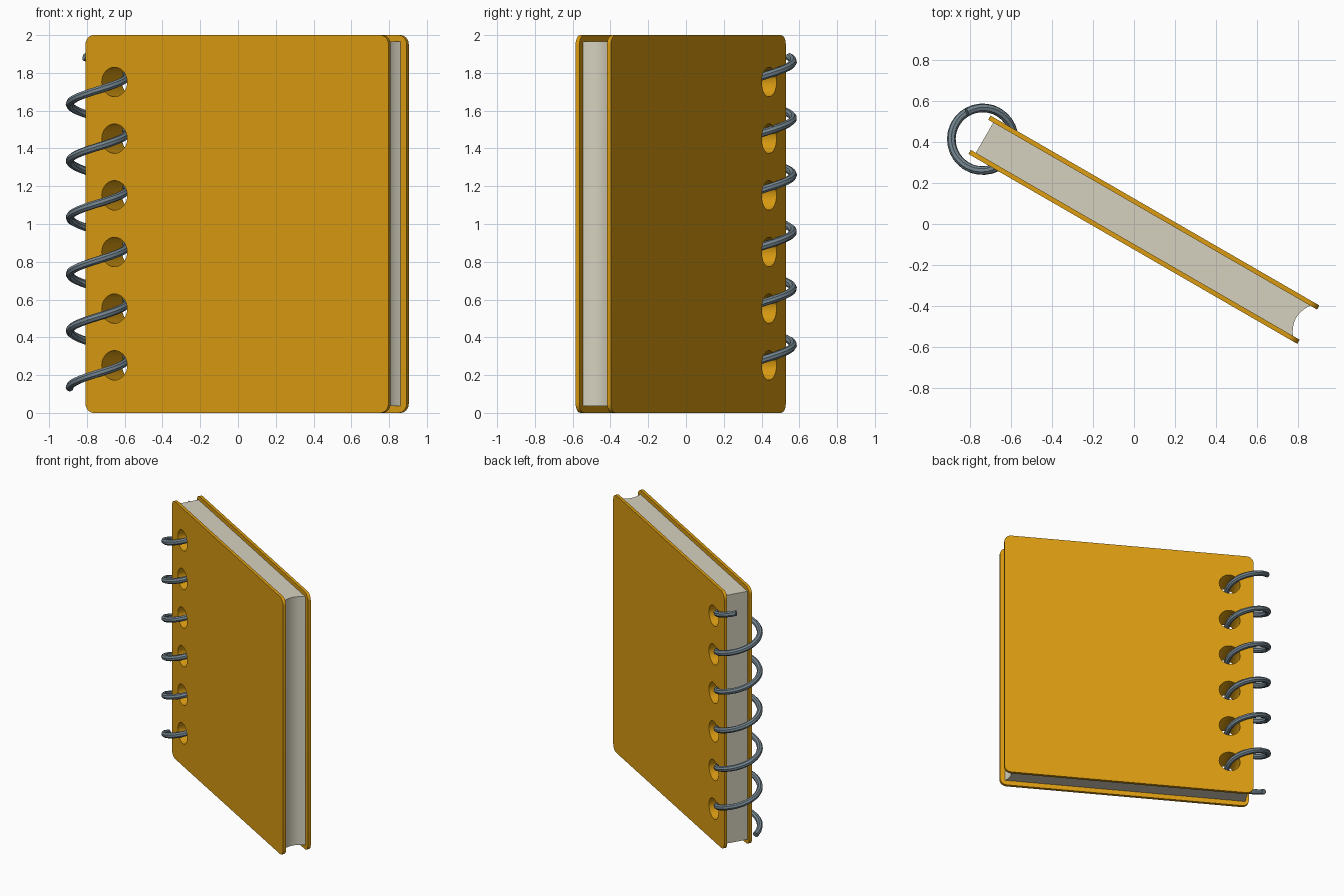
import bpy, bmesh, math
from mathutils import Matrix, Vector

cube = bpy.data.objects.get("Cube")
if cube:
    bpy.data.objects.remove(cube, do_unlink=True)

# Local frame: x across the cover, y through the thickness, z up.
TURN = math.radians(-30)
LEFT, RIGHT, HEIGHT = -0.87, 0.982, 2.0
HALF, COVER = 0.108, 0.023
HOLE_X, HOLE_Z, HOLE_R, PITCH, HOLES = -0.693, 0.252, 0.078, 0.3, 6


def material(name, color):
    m = bpy.data.materials.new(name)
    m.use_nodes = True
    m.diffuse_color = (*color, 1)
    m.node_tree.nodes["Principled BSDF"].inputs["Base Color"].default_value = (*color, 1)
    return m


cover_mat = material("cover orange", (0.71, 0.335, 0.006))
paper_mat = material("paper", (0.67, 0.64, 0.52))
steel_mat = material("steel grey", (0.17, 0.23, 0.27))


def add_object(name, bm, *mats):
    bmesh.ops.recalc_face_normals(bm, faces=bm.faces)
    mesh = bpy.data.meshes.new(name)
    bm.to_mesh(mesh)
    bm.free()
    obj = bpy.data.objects.new(name, mesh)
    bpy.context.collection.objects.link(obj)
    for m in mats:
        mesh.materials.append(m)
    return obj


def prism(name, outline, offset, *mats):
    """Extrude a closed outline of points along an offset."""
    bm = bmesh.new()
    face = bm.faces.new([bm.verts.new(p) for p in outline])
    ext = bmesh.ops.extrude_face_region(bm, geom=[face])
    bmesh.ops.translate(bm, vec=offset, verts=[g for g in ext["geom"] if isinstance(g, bmesh.types.BMVert)])
    return add_object(name, bm, *mats)


def activate(obj):
    bpy.ops.object.select_all(action="DESELECT")
    obj.select_set(True)
    bpy.context.view_layer.objects.active = obj


def rounded_rect(y, r=0.05, steps=6):
    pts = []
    corners = [(RIGHT - r, HEIGHT - r), (LEFT + r, HEIGHT - r), (LEFT + r, r), (RIGHT - r, r)]
    for i, (cx, cz) in enumerate(corners):
        for s in range(steps + 1):
            a = math.pi / 2 * (i + s / steps)
            pts.append((cx + r * math.cos(a), y, cz + r * math.sin(a)))
    return pts


# Two covers with rounded corners
front_cover = prism("front_cover", rounded_rect(-HALF), (0, COVER, 0), cover_mat)
back_cover = prism("back_cover", rounded_rect(HALF - COVER), (0, COVER, 0), cover_mat)

# Page block with a hollow fore edge
inner = HALF - COVER
fore_edge = []
for i in range(13):
    t = -1 + i / 6
    fore_edge.append((0.944 - 0.03 * (1 - t * t), inner * t, 0.037))
pages = prism("pages", [(-0.842, inner, 0.037), (-0.842, -inner, 0.037)] + fore_edge,
              (0, 0, 1.93), paper_mat, cover_mat)

# Binding holes through covers and pages
bm = bmesh.new()
for i in range(HOLES):
    place = Matrix.Translation((HOLE_X, 0, HOLE_Z + PITCH * i)) @ Matrix.Rotation(math.pi / 2, 4, "X")
    bmesh.ops.create_cone(bm, cap_ends=True, segments=32, radius1=HOLE_R, radius2=HOLE_R,
                          depth=0.5, matrix=place)
cutter = add_object("hole_cutter", bm)
cutter.hide_render = True
for obj in (front_cover, back_cover, pages):
    mod = obj.modifiers.new("holes", "BOOLEAN")
    mod.operation, mod.solver, mod.object = "DIFFERENCE", "EXACT", cutter
    activate(obj)
    bpy.ops.object.modifier_apply(modifier=mod.name)
bpy.data.objects.remove(cutter, do_unlink=True)

# Hole walls in the page block take the cover colour
for p in pages.data.polygons:
    in_column = abs(p.center.x - HOLE_X) < HOLE_R + 0.01
    p.material_index = int(in_column and abs(p.normal.y) < 0.5 and 0.1 < p.center.z < 1.9)

# Spiral wire
start, end, radius = math.radians(178), math.radians(120 + 360 * HOLES), 0.153
curve = bpy.data.curves.new("spiral_binding", "CURVE")
curve.dimensions = "3D"
curve.bevel_depth, curve.bevel_resolution, curve.use_fill_caps = 0.021, 2, True
count = 190
spline = curve.splines.new("POLY")
spline.points.add(count - 1)
for i, pt in enumerate(spline.points):
    a = start + (end - start) * i / (count - 1)
    z = 0.135 + PITCH * (a - math.pi) / math.tau
    pt.co = (-0.846 + radius * math.cos(a - TURN), -0.011 + radius * math.sin(a - TURN), z, 1)
curve.materials.append(steel_mat)
spiral = bpy.data.objects.new("spiral_binding", curve)
bpy.context.collection.objects.link(spiral)
activate(spiral)
bpy.ops.object.convert(target="MESH")
spiral = bpy.context.view_layer.objects.active

# Shade and turn the whole notebook
for obj in (front_cover, back_cover, pages, spiral):
    activate(obj)
    bpy.ops.object.shade_smooth_by_angle(angle=math.radians(30))
    obj.rotation_euler.z = TURN
